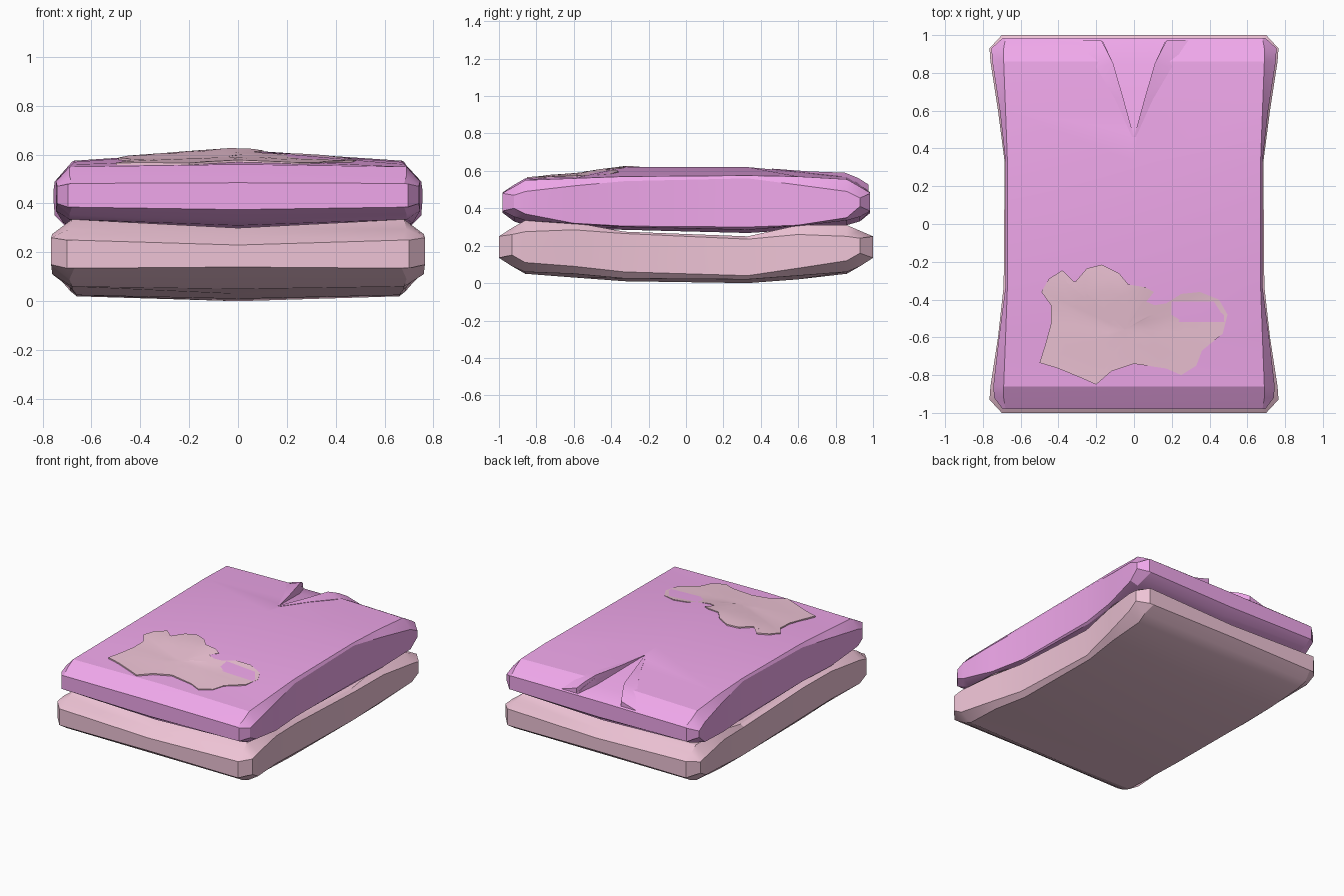
import bpy, bmesh
from mathutils import Vector
from mathutils.bvhtree import BVHTree

if "Cube" in bpy.data.objects:
    bpy.data.objects.remove(bpy.data.objects["Cube"])


def material(name, rgb):
    m = bpy.data.materials.new(name)
    m.diffuse_color = (*rgb, 1)
    m.use_nodes = True
    m.node_tree.nodes["Principled BSDF"].inputs["Base Color"].default_value = m.diffuse_color
    return m


PINK = material("pink cloth", (0.86, 0.55, 0.67))
MAGENTA = material("magenta cloth", (0.87, 0.39, 0.83))


def finish(name, bm, mat):
    bmesh.ops.recalc_face_normals(bm, faces=bm.faces)
    me = bpy.data.meshes.new(name)
    bm.to_mesh(me)
    bm.free()
    ob = bpy.data.objects.new(name, me)
    bpy.context.collection.objects.link(ob)
    if mat:
        me.materials.append(mat)
    return ob


def smooth(ob):
    bpy.ops.object.select_all(action='DESELECT')
    bpy.context.view_layer.objects.active = ob
    ob.select_set(True)
    bpy.ops.object.shade_smooth_by_angle(angle=0.4)


# Folded pad lofted from sections:
# y, side width, top width, side low/high, bottom edge/centre, top edge/centre
def pad(name, rows, mat):
    bm = bmesh.new()
    rings = []
    for y, w, xi, lo, hi, be, bc, te, tc in rows:
        pts = [(-w, lo), (-xi, be), (0, bc), (xi, be), (w, lo),
               (w, hi), (xi, te), (0, tc), (-xi, te), (-w, hi)]
        rings.append([bm.verts.new((x, y, z)) for x, z in pts])
    for a, b in zip(rings, rings[1:]):
        for i in range(10):
            j = (i + 1) % 10
            bm.faces.new((a[i], a[j], b[j], b[i]))
    for r in (rings[0], rings[-1]):
        for k in range(4):
            bm.faces.new((r[k], r[k + 1], r[8 - k], r[9 - k]))
    return finish(name, bm, mat)


lower = pad("lower_fold", [
    (-1.0, .70, .67, .135, .25, .135, .14, .25, .23),
    (-.93, .765, .69, .15, .26, .09, .09, .295, .27),
    (-.86, .76, .68, .11, .275, .06, .05, .335, .30),
    (-.60, .72, .68, .09, .285, .05, .03, .325, .28),
    (-.33, .69, .66, .06, .265, .025, .01, .275, .27),
    (.33, .685, .66, .04, .235, .02, .00, .25, .245),
    (.60, .72, .68, .08, .26, .04, .02, .31, .27),
    (.86, .76, .68, .12, .25, .06, .05, .31, .29),
    (.93, .765, .69, .16, .24, .09, .09, .28, .26),
    (1.0, .70, .67, .135, .25, .135, .14, .25, .23)], PINK)
smooth(lower)

upper = pad("upper_fold", [
    (-.98, .695, .68, .385, .48, .385, .375, .482, .485),
    (-.92, .74, .69, .40, .47, .355, .33, .515, .525),
    (-.86, .745, .69, .37, .49, .335, .31, .55, .56),
    (-.60, .715, .68, .32, .52, .315, .29, .56, .58),
    (-.33, .68, .67, .305, .545, .30, .285, .57, .62),
    (.33, .68, .67, .30, .56, .285, .268, .575, .62),
    (.60, .71, .68, .31, .525, .305, .285, .57, .595),
    (.86, .75, .69, .35, .49, .335, .31, .555, .57),
    (.93, .755, .69, .41, .455, .355, .33, .515, .53),
    (.985, .695, .68, .385, .48, .385, .375, .482, .485)], MAGENTA)

bm = bmesh.new()
bm.from_mesh(upper.data)
bmesh.ops.triangulate(bm, faces=bm.faces)
surface = BVHTree.FromBMesh(bm)
bm.free()


def on_top(x, y, lift):
    hit = surface.ray_cast(Vector((x, y, 2)), Vector((0, 0, -1)))[0]
    return Vector((x, y, (hit.z if hit else .485) + lift))


# Sloping V neck cut into the back end
bm = bmesh.new()
plan = [(0, .46), (.11, .85), (.18, 1.0), (-.18, 1.0), (-.11, .85)]
bottom = [bm.verts.new((x, y, .612 - .24 * (y - .46))) for x, y in plan]
top = [bm.verts.new((x, y, .8)) for x, y in plan]
bm.faces.new(bottom)
bm.faces.new(top)
for i in range(5):
    j = (i + 1) % 5
    bm.faces.new((bottom[i], bottom[j], top[j], top[i]))
cutter = finish("neck_cutter", bm, None)
cutter.hide_render = True
mod = upper.modifiers.new("neck", 'BOOLEAN')
mod.object = cutter
mod.solver = 'EXACT'
bpy.context.view_layer.objects.active = upper
bpy.ops.object.modifier_apply(modifier="neck")
bpy.data.objects.remove(cutter)
smooth(upper)

# Raised lapels on both sides of the neck
inner = [(0, .46), (.055, .66), (.11, .85), (.145, .92), (.175, .975)]
outer = [(.01, .46), (.10, .66), (.20, .83), (.245, .91), (.29, .975)]
lift = [.004, .01, .022, .03, .035]
for side, label in ((-1, "left"), (1, "right")):
    bm = bmesh.new()
    cols = []
    for p, q, h in zip(inner, outer, lift):
        a, b = on_top(side * p[0], p[1], h), on_top(side * q[0], q[1], .002)
        cols.append([bm.verts.new(v) for v in
                     (a, b, b - Vector((0, 0, .015)), a - Vector((0, 0, h + .01)))])
    for c, d in zip(cols, cols[1:]):
        for i in range(4):
            j = (i + 1) % 4
            bm.faces.new((c[i], c[j], d[j], d[i]))
    bm.faces.new(cols[0])
    bm.faces.new(cols[-1])
    smooth(finish(label + "_lapel", bm, MAGENTA))

# Irregular patch lying on the top
outline = [(-.49, -.36), (-.45, -.29), (-.38, -.245), (-.355, -.31), (-.31, -.305),
           (-.25, -.235), (-.17, -.215), (-.08, -.26), (-.03, -.32), (.06, -.335),
           (.105, -.36), (.05, -.405), (.11, -.43), (.20, -.415), (.25, -.37),
           (.35, -.36), (.45, -.40), (.495, -.48), (.47, -.58), (.36, -.67),
           (.33, -.75), (.25, -.80), (.17, -.765), (.0, -.74), (-.12, -.78),
           (-.20, -.85), (-.28, -.815), (-.40, -.765), (-.50, -.735), (-.47, -.64),
           (-.44, -.53), (-.44, -.43)]
n = len(outline)
centre = Vector((-.05, -.56))
bm = bmesh.new()
hub = bm.verts.new(on_top(centre.x, centre.y, .009))
rings = []
for f in (.2, .4, .6, .8, 1):
    pts = [centre.lerp(Vector(p), f) for p in outline]
    rings.append([bm.verts.new(on_top(p.x, p.y, .009)) for p in pts])
rings.append([bm.verts.new(v.co - Vector((0, 0, .014))) for v in rings[-1]])
for i in range(n):
    j = (i + 1) % n
    bm.faces.new((hub, rings[0][i], rings[0][j]))
    for a, b in zip(rings, rings[1:]):
        bm.faces.new((a[i], a[j], b[j], b[i]))
bm.faces.new(rings[-1])
smooth(finish("top_patch", bm, PINK))
